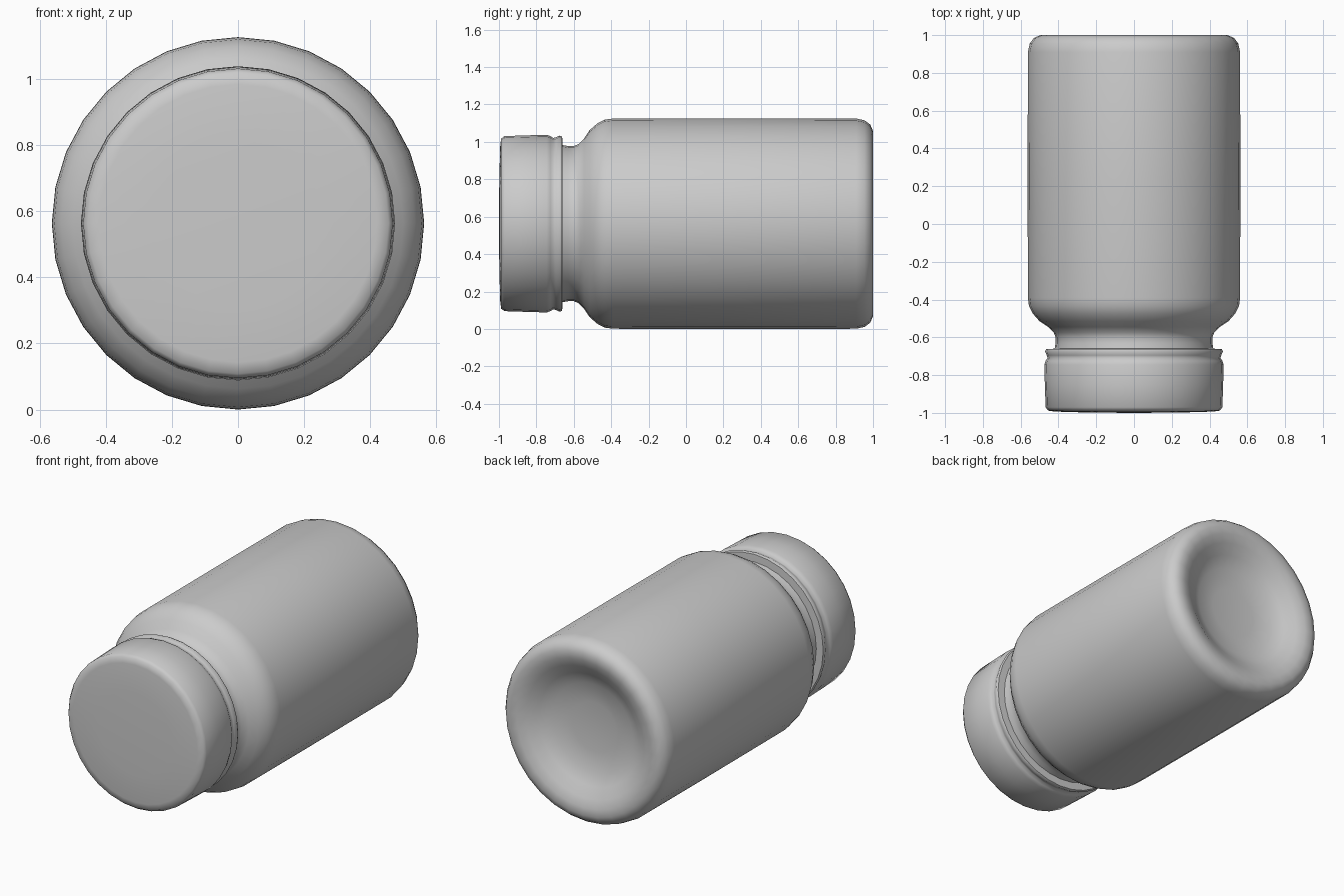
import bpy, bmesh
from math import sin, cos, tau, radians

if "Cube" in bpy.data.objects:
    bpy.data.objects.remove(bpy.data.objects["Cube"])

AXIS_Z = 0.563   # height of the bottle's long axis
SIDES = 32


def lathe(name, profile):
    """Spin (radius, y) points about the lengthwise axis; zero radius is a pole."""
    bm = bmesh.new()
    rings = []
    for r, y in profile:
        n = SIDES if r > 0 else 1
        rings.append([bm.verts.new((r * cos(tau * i / SIDES), y,
                                    AXIS_Z + r * sin(tau * i / SIDES)))
                      for i in range(n)])
    for a, b in zip(rings, rings[1:]):
        for i in range(SIDES):
            j = (i + 1) % SIDES
            quad = [a[i % len(a)], a[j % len(a)], b[j % len(b)], b[i % len(b)]]
            bm.faces.new(list(dict.fromkeys(quad)))
    bmesh.ops.recalc_face_normals(bm, faces=bm.faces)
    mesh = bpy.data.meshes.new(name)
    bm.to_mesh(mesh)
    bm.free()
    obj = bpy.data.objects.new(name, mesh)
    bpy.context.collection.objects.link(obj)
    bpy.ops.object.select_all(action='DESELECT')
    obj.select_set(True)
    bpy.context.view_layer.objects.active = obj
    bpy.ops.object.shade_smooth_by_angle(angle=radians(50))
    return obj


# Bottle: neck, rounded shoulder, straight body, dished base
lathe("bottle", [
    (0.42, -0.66), (0.415, -0.63), (0.415, -0.60), (0.425, -0.575),
    (0.455, -0.545), (0.50, -0.515), (0.535, -0.475), (0.556, -0.435),
    (0.562, -0.39), (0.563, 0.25), (0.562, 0.91), (0.552, 0.955),
    (0.53, 0.985), (0.495, 1.0), (0.45, 0.995), (0.40, 0.975),
    (0.34, 0.935), (0.27, 0.90), (0.15, 0.885), (0, 0.88)])

# Cap: slightly domed lid, skirt and sealing ring closing onto the neck
lathe("cap", [
    (0, -1.0), (0.25, -0.998), (0.42, -0.993), (0.455, -0.988),
    (0.468, -0.97), (0.472, -0.85), (0.475, -0.745), (0.468, -0.725),
    (0.458, -0.71), (0.462, -0.695), (0.471, -0.675), (0.465, -0.662),
    (0.42, -0.66)])
